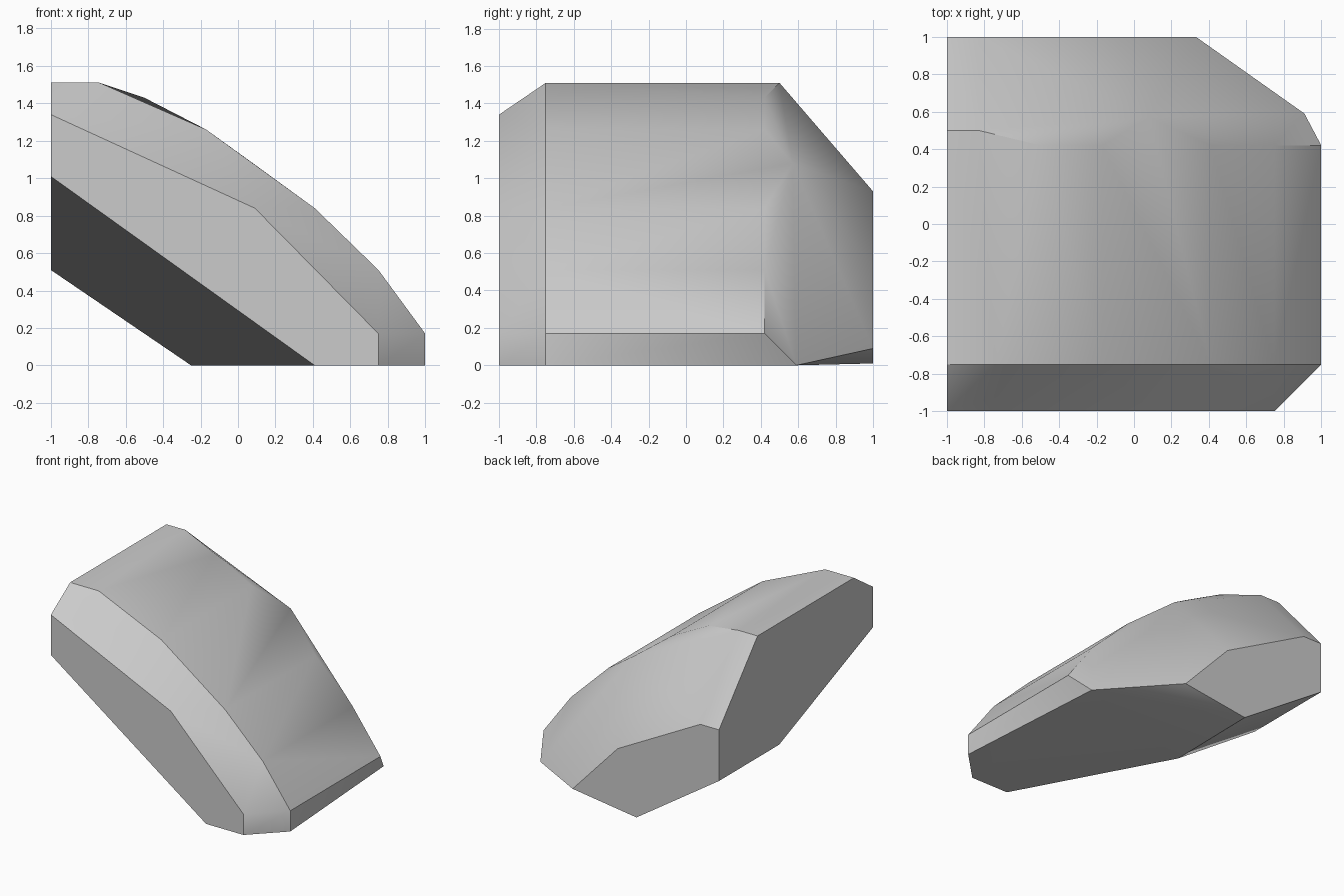
import bpy
import bmesh
import math

# Remove only the default object
default_cube = bpy.data.objects.get("Cube")
if default_cube:
    bpy.data.objects.remove(default_cube, do_unlink=True)


def make_material(name, colour):
    material = bpy.data.materials.new(name)
    material.use_nodes = True
    material.diffuse_color = colour
    shader = material.node_tree.nodes["Principled BSDF"]
    shader.inputs["Base Color"].default_value = colour
    return material


def profile_at(depth, outline):
    """Place an (x, z) outline at one depth along y."""
    return [(x, depth, z) for x, z in outline]


def hull_object(name, points, material):
    """Wrap the points in a convex solid and merge its flat areas."""
    mesh = bpy.data.meshes.new(name)
    bm = bmesh.new()
    for point in points:
        bm.verts.new(point)
    hull = bmesh.ops.convex_hull(bm, input=bm.verts[:])
    unused = {item for item in hull["geom_interior"] + hull["geom_unused"]
              if isinstance(item, bmesh.types.BMVert) and item.is_valid}
    bmesh.ops.delete(bm, geom=list(unused), context="VERTS")
    bmesh.ops.dissolve_limit(bm, angle_limit=math.radians(3),
                             verts=bm.verts[:], edges=bm.edges[:])
    bmesh.ops.recalc_face_normals(bm, faces=bm.faces[:])
    bm.to_mesh(mesh)
    bm.free()
    mesh.materials.append(material)
    obj = bpy.data.objects.new(name, mesh)
    bpy.context.collection.objects.link(obj)
    return obj


# Lower part of the curved crest, shared by front and rear shoulders
crest = [(-0.17, 1.26), (0.41, 0.84), (0.75, 0.51), (1, 0.17)]

# Flat front facet
front_facet = profile_at(-1, [(-1, 1.34), (0.09, 0.84), (0.75, 0.17),
                              (0.75, 0), (0.41, 0), (-1, 1.01)])

# Front shoulder, behind the chamfer
front_shoulder = profile_at(-0.75, [(-1, 1.51), (-0.74, 1.51)] + crest + [(1, 0)])

# Rear shoulder, with the raised top corner and the bulge below it
rear_shoulder = profile_at(0.42, [(-0.5, 1.43)] + crest)
rear_top = profile_at(0.5, [(-1, 1.51), (-0.83, 1.51)])
rear_bulge = profile_at(0.57, [(0.08, 1.08)])

# Flat back facet
back_facet = profile_at(1, [(-1, 0.93), (-0.83, 0.93), (-0.08, 0.53),
                            (0.33, 0.09), (-0.25, 0.01), (-1, 0.51)])

# Base corner and undercut ridge
base_corner = profile_at(0.59, [(0.91, 0)])
undercut_ridge = profile_at(0.22, [(-1, 0.51), (-0.25, 0)])

stone_grey = make_material("stone grey", (0.6, 0.6, 0.6, 1))
boulder = hull_object("boulder",
                      front_facet + front_shoulder + rear_shoulder + rear_top
                      + rear_bulge + back_facet + base_corner + undercut_ridge,
                      stone_grey)

# Smooth the curved crest but keep the facet edges crisp
bpy.ops.object.select_all(action="DESELECT")
boulder.select_set(True)
bpy.context.view_layer.objects.active = boulder
bpy.ops.object.shade_smooth_by_angle(angle=math.radians(30))
